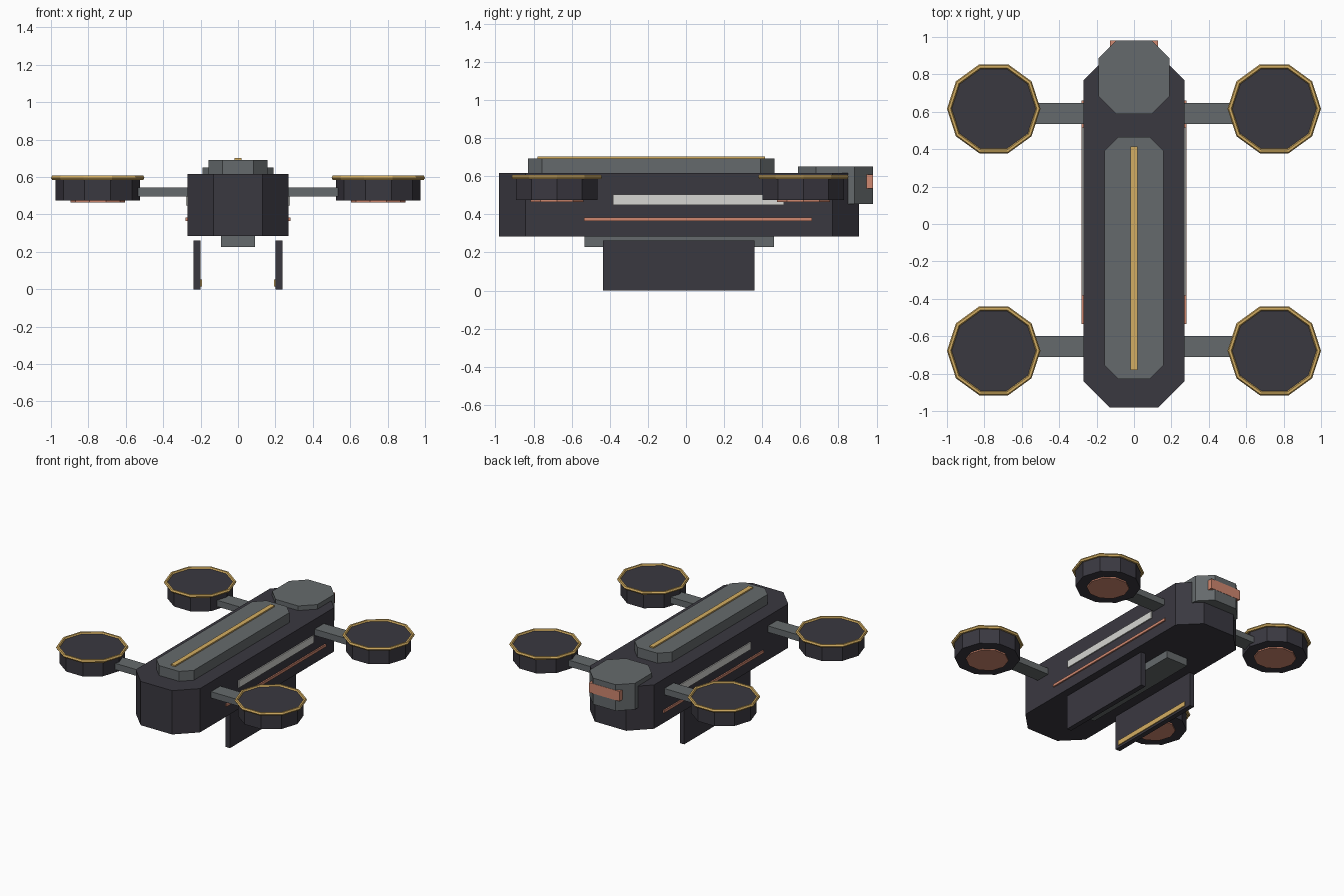
import bpy
import bmesh
import math

default = bpy.data.objects.get("Cube")
if default:
    bpy.data.objects.remove(default, do_unlink=True)


def material(name, rgb):
    """Flat material from display colour, stored as linear values."""
    lin = [((c / 255 + 0.055) / 1.055) ** 2.4 for c in rgb] + [1.0]
    m = bpy.data.materials.new(name)
    m.use_nodes = True
    m.diffuse_color = lin
    m.node_tree.nodes["Principled BSDF"].inputs["Base Color"].default_value = lin
    return m


DARK = material("dark hull", (58, 56, 64))
GREY = material("slate grey", (101, 106, 108))
GOLD = material("gold trim", (212, 174, 98))
COPPER = material("copper", (208, 136, 112))
WHITE = material("pale panel", (214, 214, 210))


def prism(name, outline, z0, z1, mat):
    """Extrude a flat outline from z0 to z1."""
    bm = bmesh.new()
    base = bm.faces.new([bm.verts.new((x, y, z0)) for x, y in outline])
    top = bmesh.ops.extrude_face_region(bm, geom=[base])["geom"]
    verts = [v for v in top if isinstance(v, bmesh.types.BMVert)]
    bmesh.ops.translate(bm, verts=verts, vec=(0, 0, z1 - z0))
    bmesh.ops.recalc_face_normals(bm, faces=bm.faces)
    mesh = bpy.data.meshes.new(name)
    bm.to_mesh(mesh)
    bm.free()
    mesh.materials.append(mat)
    obj = bpy.data.objects.new(name, mesh)
    bpy.context.collection.objects.link(obj)
    return obj


def box(name, x, y, z, mat):
    outline = [(x[0], y[0]), (x[1], y[0]), (x[1], y[1]), (x[0], y[1])]
    return prism(name, outline, z[0], z[1], mat)


def chamfered(name, w, y0, y1, c, z, mat):
    """Slab of half width w with its four corners cut by c."""
    half = [(w - c, y0), (w, y0 + c), (w, y1 - c), (w - c, y1)]
    outline = half + [(-x, y) for x, y in reversed(half)]
    return prism(name, outline, z[0], z[1], mat)


def polygon(cx, cy, r, n=10):
    return [(cx + r * math.cos(math.tau * i / n), cy + r * math.sin(math.tau * i / n))
            for i in range(n)]


# Central body
chamfered("hull", 0.27, -0.98, 0.907, 0.138, (0.284, 0.617), DARK)
chamfered("deck_plate", 0.157, -0.828, 0.465, 0.073, (0.617, 0.692), GREY)
box("deck_stripe", (-0.018, 0.018), (-0.78, 0.415), (0.69, 0.702), GOLD)
box("keel", (-0.09, 0.09), (-0.532, 0.462), (0.227, 0.284), GREY)

# Rear pod with its vent
chamfered("rear_pod", 0.19, 0.587, 0.98, 0.095, (0.453, 0.652), GREY)
box("rear_vent", (-0.128, 0.128), (0.943, 0.982), (0.535, 0.61), COPPER)

for side, s in (("left", 1), ("right", -1)):
    def span(a, b):
        return sorted((s * a, s * b))

    # Side strips
    box(f"{side}_pale_strip", span(0.265, 0.278), (-0.383, 0.515), (0.449, 0.503), WHITE)
    box(f"{side}_copper_strip", span(0.265, 0.28), (-0.535, 0.66), (0.364, 0.384), COPPER)

    # Landing fins
    box(f"{side}_fin", span(0.2, 0.237), (-0.435, 0.36), (0, 0.262), DARK)
    box(f"{side}_fin_strip", span(0.193, 0.202), (-0.4, 0.31), (0.016, 0.052), GOLD)

    # Arms and rotor pods
    for end, y in (("front", -0.678), ("back", 0.616)):
        tag = f"{end}_{side}"
        cx = s * 0.75
        mid = y + (0.024 if end == "front" else -0.026)
        box(f"{tag}_arm", span(0.25, 0.6), (mid - 0.056, mid + 0.056), (0.495, 0.543), GREY)
        prism(f"{tag}_rotor_pod", polygon(cx, y, 0.225), 0.474, 0.597, DARK)
        prism(f"{tag}_rotor_vent", polygon(cx, y, 0.146), 0.464, 0.476, COPPER)
        bpy.ops.mesh.primitive_torus_add(
            location=(cx, y, 0.596), major_segments=10, minor_segments=6,
            major_radius=0.237, minor_radius=0.013)
        ring = bpy.context.object
        ring.name = f"{tag}_rotor_ring"
        ring.data.materials.append(GOLD)
